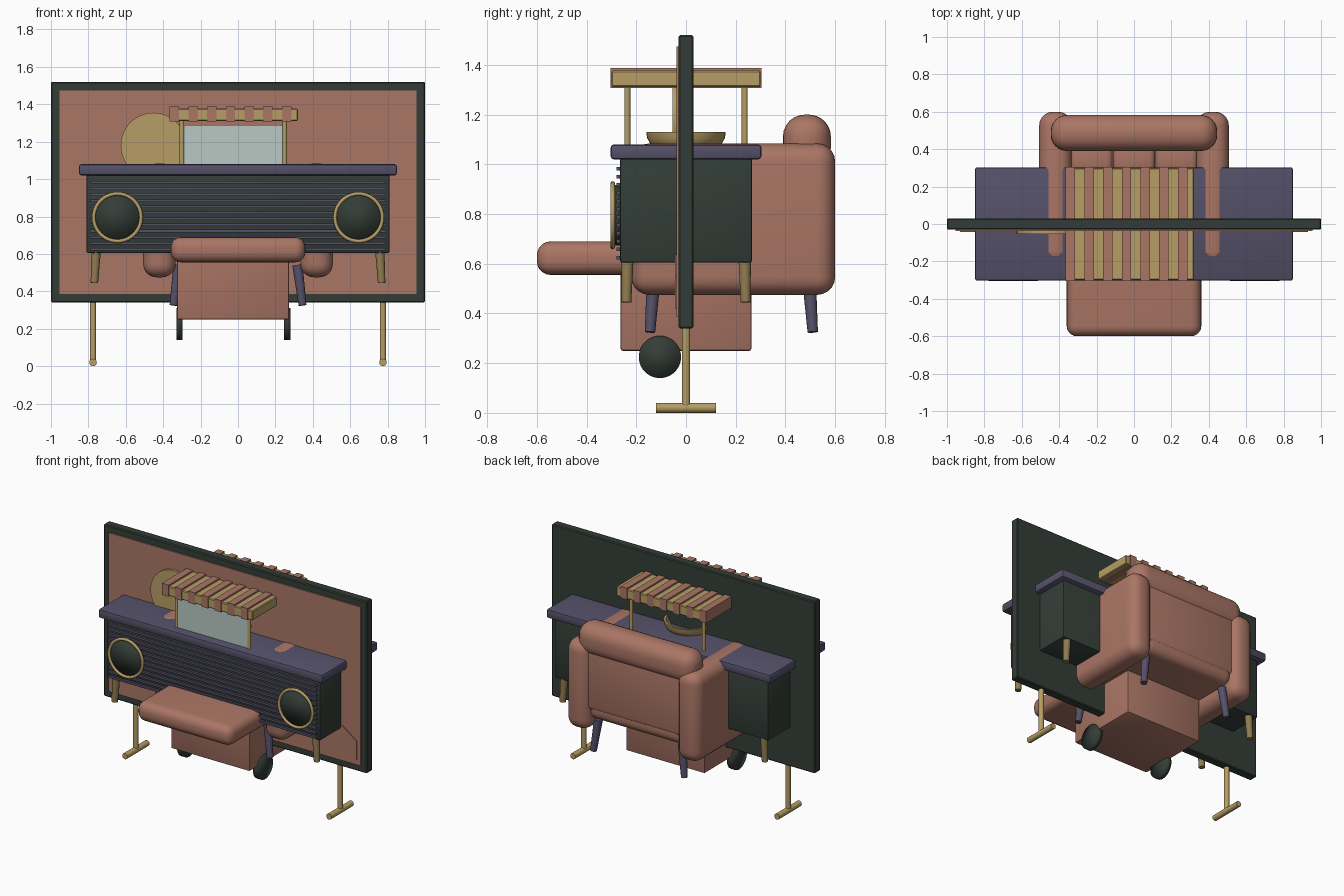
import bpy, bmesh, math
from mathutils import Vector, Matrix

if "Cube" in bpy.data.objects:
    bpy.data.objects.remove(bpy.data.objects["Cube"])


def material(name, rgb):
    m = bpy.data.materials.new(name)
    m.use_nodes = True
    m.diffuse_color = (*rgb, 1)
    m.node_tree.nodes["Principled BSDF"].inputs["Base Color"].default_value = (*rgb, 1)
    return m


TERRA = material("terracotta", (0.40, 0.18, 0.13))
GREEN = material("dark green", (0.033, 0.046, 0.038))
PLUM = material("dusty plum", (0.09, 0.08, 0.14))
GOLD = material("gold", (0.47, 0.34, 0.13))
BRONZE = material("dull bronze", (0.28, 0.20, 0.08))
GLASS = material("pale glass", (0.48, 0.58, 0.55))


def finish(bm, name, mat, angle=35):
    bmesh.ops.recalc_face_normals(bm, faces=bm.faces[:])
    me = bpy.data.meshes.new(name)
    bm.to_mesh(me)
    bm.free()
    me.materials.append(mat)
    me.shade_smooth()
    me.set_sharp_from_angle(angle=math.radians(angle))
    ob = bpy.data.objects.new(name, me)
    bpy.context.collection.objects.link(ob)
    return ob


def box(name, mat, xs, ys, zs, round_by=0, segments=2):
    """Box between limits, with optional rounded edges."""
    bm = bmesh.new()
    lo, hi = Vector((xs[0], ys[0], zs[0])), Vector((xs[1], ys[1], zs[1]))
    bmesh.ops.create_cube(bm, size=1)
    for v in bm.verts:
        v.co = (lo + hi) / 2 + v.co * (hi - lo)
    if round_by:
        bmesh.ops.bevel(bm, geom=bm.edges[:], offset=round_by, segments=segments,
                        profile=0.5, affect='EDGES')
    return finish(bm, name, mat)


def rod(name, mat, a, b, r1, r2=None, sides=20, angle=35):
    """Cylinder or cone from point a to point b."""
    a, b = Vector(a), Vector(b)
    bm = bmesh.new()
    turn = (b - a).to_track_quat('Z', 'Y').to_matrix().to_4x4()
    bmesh.ops.create_cone(bm, cap_ends=True, segments=sides, radius1=r1,
                          radius2=r1 if r2 is None else r2, depth=(b - a).length,
                          matrix=Matrix.Translation((a + b) / 2) @ turn)
    return finish(bm, name, mat, angle)


def lathe(name, mat, profile, matrix, steps=40):
    """Closed (radius, height) profile turned around z, then placed."""
    bm = bmesh.new()
    rings = [[bm.verts.new((r * math.cos(t), r * math.sin(t), h)) for r, h in profile]
             for t in (math.tau * i / steps for i in range(steps))]
    n = len(profile)
    for i, ring in enumerate(rings):
        nxt = rings[(i + 1) % steps]
        for j in range(n):
            k = (j + 1) % n
            bm.faces.new((ring[j], nxt[j], nxt[k], ring[k]))
    bm.transform(matrix)
    return finish(bm, name, mat, 50)


def plate(name, mat, points, y0, y1):
    """Flat outline in x and z, given thickness along y."""
    bm = bmesh.new()
    face = bm.faces.new([bm.verts.new((x, y0, z)) for x, z in points])
    out = bmesh.ops.extrude_face_region(bm, geom=[face])
    for v in out["geom"]:
        if isinstance(v, bmesh.types.BMVert):
            v.co.y = y1
    return finish(bm, name, mat)


SIDES = (("right", -1), ("left", 1))

# Folding screen with a picture panel
box("screen_board", GREEN, (-1, 1), (-0.03, 0.03), (0.34, 1.52), 0.006, 1)
box("screen_panel", TERRA, (-0.955, 0.955), (-0.038, -0.028), (0.385, 1.475))
plate("panel_hills", TERRA, [(-0.93, 0.42), (-0.5, 0.8), (0, 0.65), (0.4, 0.93),
                             (0.93, 0.55), (0.93, 0.42)], -0.044, -0.036)
rod("panel_sun", GOLD, (-0.452, -0.036, 1.18), (-0.452, -0.054, 1.18), 0.175, sides=48)
for side, s in SIDES:
    rod("screen_post_" + side, GOLD, (s * 0.775, 0, 0.03), (s * 0.775, 0, 0.36), 0.017)
    rod("screen_foot_" + side, GOLD, (s * 0.775, -0.12, 0.02), (s * 0.775, 0.12, 0.02), 0.02)

# Cabinet with slatted front and round speakers
box("cabinet_body", GREEN, (-0.81, 0.81), (-0.265, 0.265), (0.605, 1.03), 0.008, 2)
box("cabinet_top", PLUM, (-0.85, 0.85), (-0.303, 0.303), (1.02, 1.08), 0.012, 2)
for i in range(12):
    z = 0.625 + i * 0.0325
    box("front_slat", PLUM, (-0.79, 0.79), (-0.28, -0.26), (z - 0.007, z + 0.007))
ring = [(0.127 + 0.010 * math.cos(math.tau * k / 10), 0.010 * math.sin(math.tau * k / 10))
        for k in range(10)]
for side, s in SIDES:
    rod("speaker_" + side, GREEN, (s * 0.645, -0.26, 0.795), (s * 0.645, -0.293, 0.795),
        0.122, sides=40, angle=180)
    lathe("speaker_ring_" + side, GOLD, ring, Matrix.Translation((s * 0.645, -0.295, 0.795))
          @ Matrix.Rotation(math.pi / 2, 4, 'X'))
    for place, d in (("front", -1), ("back", 1)):
        rod("cabinet_leg_" + place + "_" + side, BRONZE, (s * 0.768, d * 0.24, 0.445),
            (s * 0.758, d * 0.236, 0.62), 0.02, 0.025)

# Armchair
box("seat_cushion", TERRA, (-0.36, 0.36), (-0.6, 0.56), (0.555, 0.69), 0.055, 5)
box("chair_back", TERRA, (-0.37, 0.37), (0.41, 0.565), (0.62, 1.12), 0.03, 3)
box("back_roll", TERRA, (-0.445, 0.445), (0.39, 0.583), (0.98, 1.2), 0.088, 6)
for i in (-1, 0, 1):
    x = i * 0.227
    box("back_cushion", TERRA, (x - 0.113, x + 0.113), (0.28, 0.43), (0.67, 1.04), 0.03, 3)
for side, s in SIDES:
    box("arm_" + side, TERRA, (s * 0.42 - 0.087, s * 0.42 + 0.087), (-0.22, 0.6),
        (0.475, 1.084), 0.072, 5)
    for place, y, d in (("front", -0.13, -1), ("back", 0.495, 1)):
        rod("chair_leg_" + place + "_" + side, PLUM, (s * 0.345, y + d * 0.015, 0.325),
            (s * 0.318, y, 0.54), 0.021, 0.028)

# Snack cart: wheeled box, glass, bowl and striped awning
CX = -0.025
box("cart_body", TERRA, (CX - 0.3, CX + 0.297), (-0.263, 0.263), (0.25, 0.9), 0.008, 2)
for side, s in SIDES:
    x = CX + s * 0.288
    rod("cart_wheel_" + side, GREEN, (x - 0.017, -0.105, 0.225), (x + 0.017, -0.105, 0.225),
        0.085, sides=40, angle=180)
    for place, y in (("front", -0.236), ("back", 0.236)):
        rod("awning_post_" + place + "_" + side, GOLD, (CX + s * 0.275, y, 0.9),
            (CX + s * 0.275, y, 1.33), 0.012, sides=16)
box("cart_glass", GLASS, (CX - 0.267, CX + 0.267), (-0.241, -0.231), (0.95, 1.29))
lathe("bowl", GOLD, [(0.12, 1.06), (0.142, 1.08), (0.156, 1.105), (0.16, 1.13),
                     (0.146, 1.13), (0.138, 1.105), (0.108, 1.06)],
      Matrix.Translation((CX, 0, 0)))
box("awning", GOLD, (-0.345, 0.32), (-0.3, 0.3), (1.312, 1.377), 0.005, 1)
for i in range(7):
    x = -0.34 + i * 0.1
    box("awning_stripe", TERRA, (x - 0.025, x + 0.025), (-0.304, 0.304), (1.308, 1.388))
